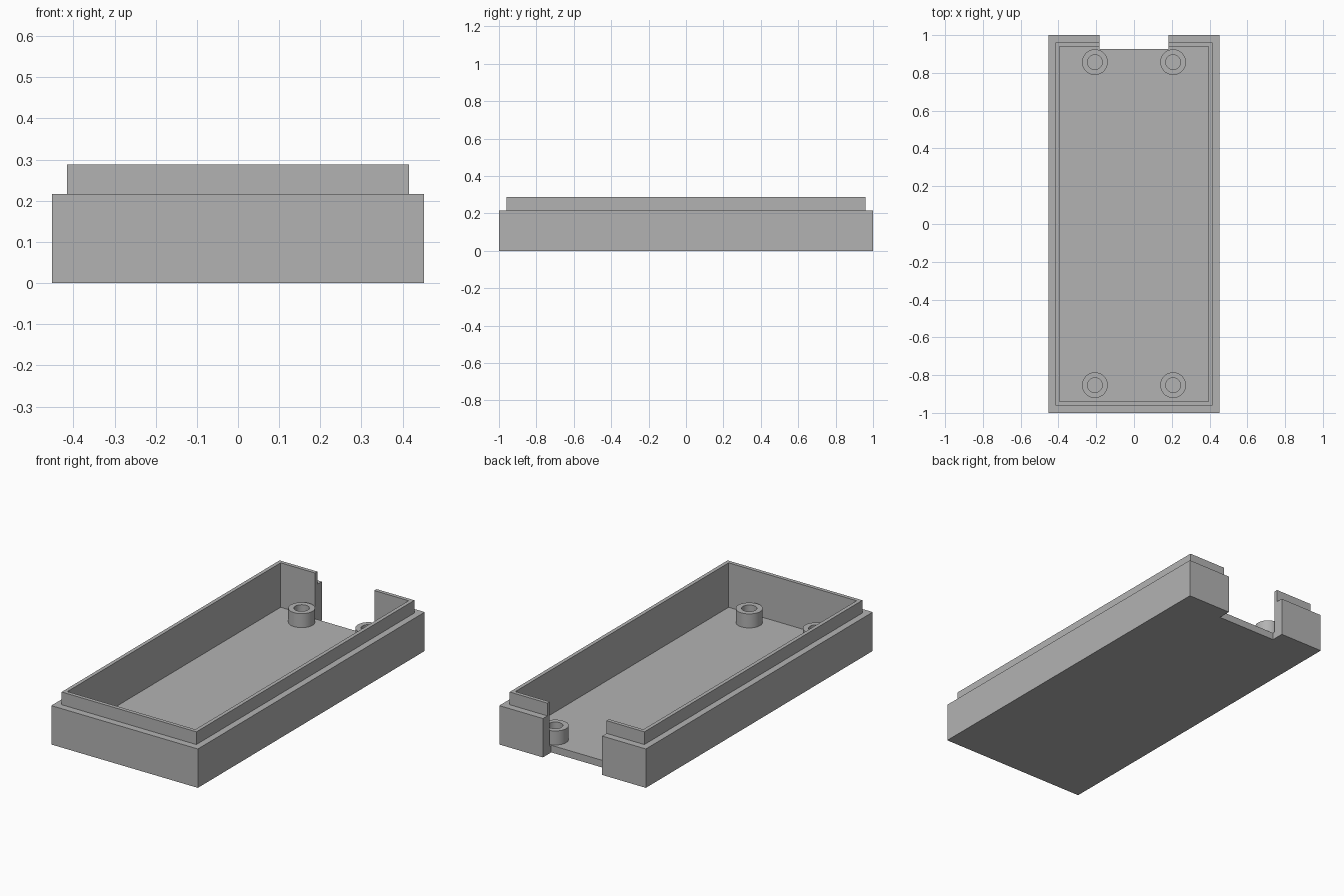
import bpy, bmesh, math

cube = bpy.data.objects.get("Cube")
if cube:
    bpy.data.objects.remove(cube, do_unlink=True)

grey = bpy.data.materials.new("plain grey")
grey.use_nodes = True
COLOUR = (0.45, 0.45, 0.45, 1)
grey.diffuse_color = COLOUR
grey.node_tree.nodes["Principled BSDF"].inputs["Base Color"].default_value = COLOUR

FLOOR, RIM, TOP = 0.04, 0.217, 0.288


def make_object(name, bm):
    bmesh.ops.recalc_face_normals(bm, faces=bm.faces)
    mesh = bpy.data.meshes.new(name)
    bm.to_mesh(mesh)
    bm.free()
    mesh.materials.append(grey)
    obj = bpy.data.objects.new(name, mesh)
    bpy.context.collection.objects.link(obj)
    return obj


def bridge(bm, rings):
    for a, b in zip(rings, rings[1:]):
        n = len(a)
        for i in range(n):
            j = (i + 1) % n
            bm.faces.new((a[i], a[j], b[j], b[i]))


# Tray: one closed shell of stacked rectangles, with a stepped lip and cavity
bm = bmesh.new()
sections = [(0.4525, 1, 0), (0.4525, 1, RIM), (0.416, 0.961, RIM),
            (0.416, 0.961, TOP), (0.395, 0.94, TOP), (0.395, 0.94, FLOOR)]
rings = [[bm.verts.new((sx * x, sy * y, z))
          for sx, sy in ((-1, -1), (1, -1), (1, 1), (-1, 1))]
         for x, y, z in sections]
bridge(bm, rings)
bm.faces.new(rings[0])
bm.faces.new(rings[-1])
tray = make_object("tray", bm)

# Rear opening cut through the back wall and floor edge
bm = bmesh.new()
bmesh.ops.create_cube(bm, size=1)
bmesh.ops.scale(bm, vec=(0.366, 0.272, 1), verts=bm.verts)
bmesh.ops.translate(bm, vec=(0, 1.063, 0.1), verts=bm.verts)
cutter = make_object("opening_cutter", bm)
cutter.hide_render = True
cut = tray.modifiers.new("rear opening", 'BOOLEAN')
cut.operation = 'DIFFERENCE'
cut.solver = 'EXACT'
cut.object = cutter
bpy.context.view_layer.objects.active = tray
bpy.ops.object.modifier_apply(modifier=cut.name)
bpy.data.objects.remove(cutter, do_unlink=True)


# Hollow screw posts standing on the floor
def screw_post(name, x, y, sides=40):
    bm = bmesh.new()
    height = 0.118
    rings = []
    for r, z in ((0.068, FLOOR), (0.068, height), (0.039, height), (0.039, FLOOR)):
        angles = [2 * math.pi * i / sides for i in range(sides)]
        rings.append([bm.verts.new((x + r * math.cos(a), y + r * math.sin(a), z))
                      for a in angles])
    bridge(bm, rings + rings[:1])
    obj = make_object(name, bm)
    bpy.ops.object.select_all(action='DESELECT')
    obj.select_set(True)
    bpy.context.view_layer.objects.active = obj
    bpy.ops.object.shade_smooth_by_angle(angle=math.radians(30))


for side, x in (("left", 0.207), ("right", -0.207)):
    for end, y in (("front", -0.853), ("back", 0.857)):
        screw_post(f"{end}_{side}_screw_post", x, y)
